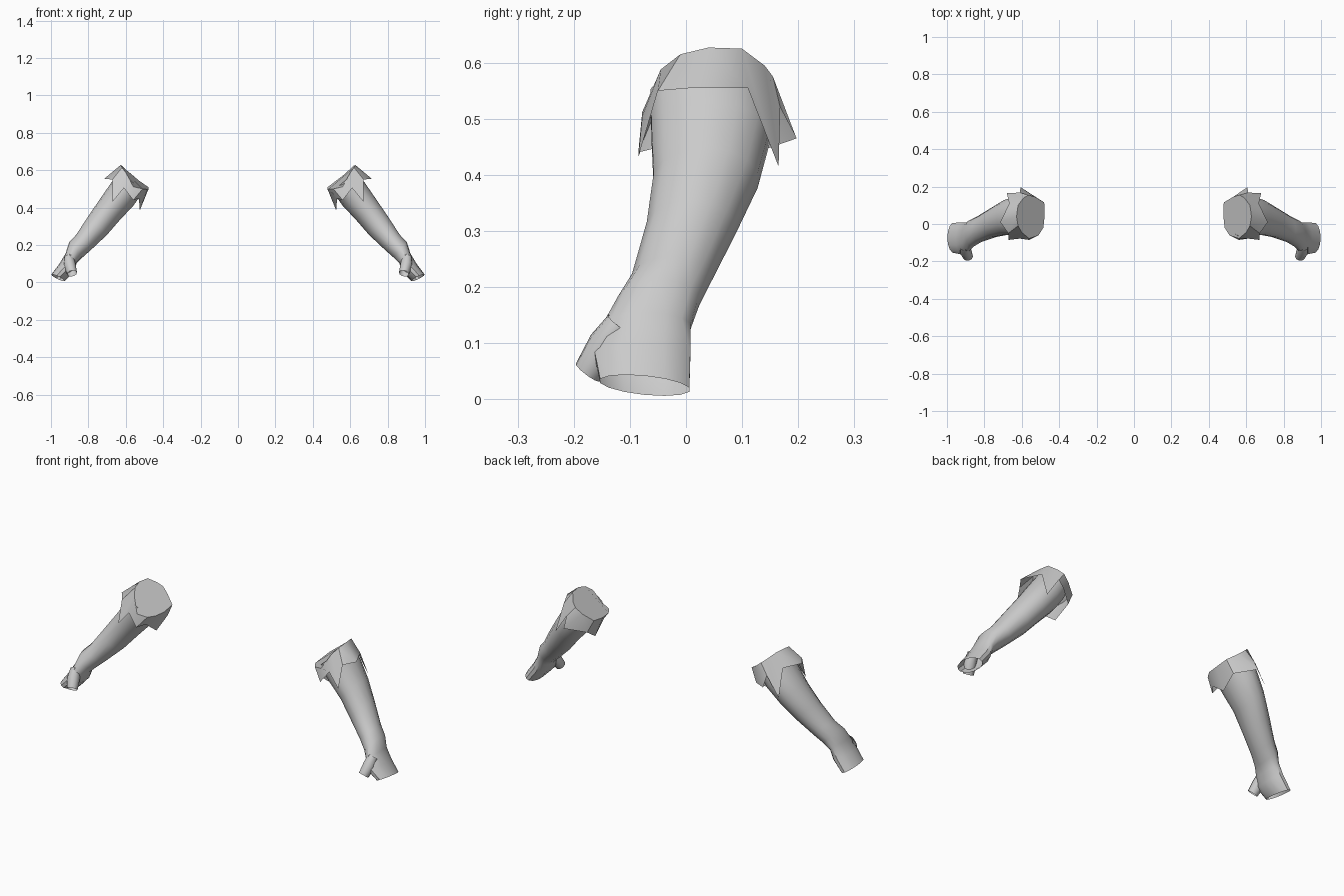
import bpy, bmesh, math
from mathutils import Vector

if "Cube" in bpy.data.objects:
    bpy.data.objects.remove(bpy.data.objects["Cube"])

grey = bpy.data.materials.new("plain grey")
grey.diffuse_color = (0.6, 0.6, 0.6, 1)
grey.use_nodes = True
grey.node_tree.nodes["Principled BSDF"].inputs["Base Color"].default_value = grey.diffuse_color


def make(name, rings, cap_first=False):
    """Skin a list of equal rings; build the part and its mirrored twin."""
    for side, s in (("right", 1), ("left", -1)):
        bm = bmesh.new()
        loops = [[bm.verts.new((s * p[0], p[1], p[2])) for p in r] for r in rings]
        n = len(loops[0])
        for a, b in zip(loops, loops[1:]):
            for i in range(n):
                j = (i + 1) % n
                f = (a[i], b[i], b[j], a[j])
                bm.faces.new(f if s > 0 else f[::-1])
        if cap_first:
            bm.faces.new(loops[0] if s > 0 else loops[0][::-1])
        bmesh.ops.recalc_face_normals(bm, faces=bm.faces[:])
        me = bpy.data.meshes.new(f"{side}_{name}")
        bm.to_mesh(me)
        bm.free()
        me.materials.append(grey)
        ob = bpy.data.objects.new(f"{side}_{name}", me)
        bpy.context.collection.objects.link(ob)
        bpy.context.view_layer.objects.active = ob
        ob.select_set(True)
        bpy.ops.object.shade_smooth_by_angle(angle=math.radians(40))
        ob.select_set(False)


def section(ux, uz, lx, lz, y0, y1, skew=0, n=14):
    """Oval ring from its outer point, inner point and y range."""
    c = Vector(((ux + lx) / 2, (y0 + y1) / 2, (uz + lz) / 2))
    u = Vector(((ux - lx) / 2, 0, (uz - lz) / 2))
    v = Vector((0, (y1 - y0) / 2, -skew))
    return [c + u * math.cos(t) + v * math.sin(t)
            for t in (2 * math.pi * i / n for i in range(n))]


# forearm sleeve, elbow to open hand end
make("sleeve", [section(*s) for s in (
    (.632, .595, .505, .487, -.066, .15),
    (.68, .53, .56, .41, -.064, .152),
    (.735, .45, .635, .33, -.06, .13),
    (.80, .355, .70, .255, -.072, .09),
    (.865, .255, .785, .175, -.098, .045),
    (.903, .215, .83, .135, -.123, .025),
    (.922, .155, .862, .105, -.15, .010),
    (.955, .10, .875, .06, -.165, .010),
    (.998, .042, .927, .008, -.155, .008, .008))])


# short open thumb tube
def circle(c, axis, r, n=10):
    a = Vector(axis).normalized()
    u = a.cross(Vector((0, 1, 0))).normalized()
    v = a.cross(u)
    return [Vector(c) + r * (u * math.cos(t) + v * math.sin(t))
            for t in (2 * math.pi * i / n for i in range(n))]


axis = (-.02, -.06, -.08)
make("thumb", [circle((.905, -.118, .135), axis, .026),
               circle((.90, -.145, .095), axis, .032),
               circle((.887, -.175, .048), axis, .027)])

# cuff: closed rim at the top, pointed flaring hem below
rim = [(.628, .04, .627), (.62, .10, .625), (.59, .14, .595), (.565, .155, .575),
       (.53, .145, .545), (.48, .115, .51), (.478, .04, .50), (.485, -.02, .50),
       (.51, -.06, .50), (.56, -.078, .512), (.60, -.045, .588), (.62, -.01, .615)]
hem = [(.715, .01, .555), (.667, .11, .555), (.68, .165, .415), (.61, .168, .52),
       (.607, .197, .465), (.515, .125, .44), (.525, .04, .385), (.53, -.045, .45),
       (.56, -.085, .44), (.61, -.078, .505), (.67, -.085, .432), (.672, -.05, .55)]
make("cuff", [rim, hem], cap_first=True)
